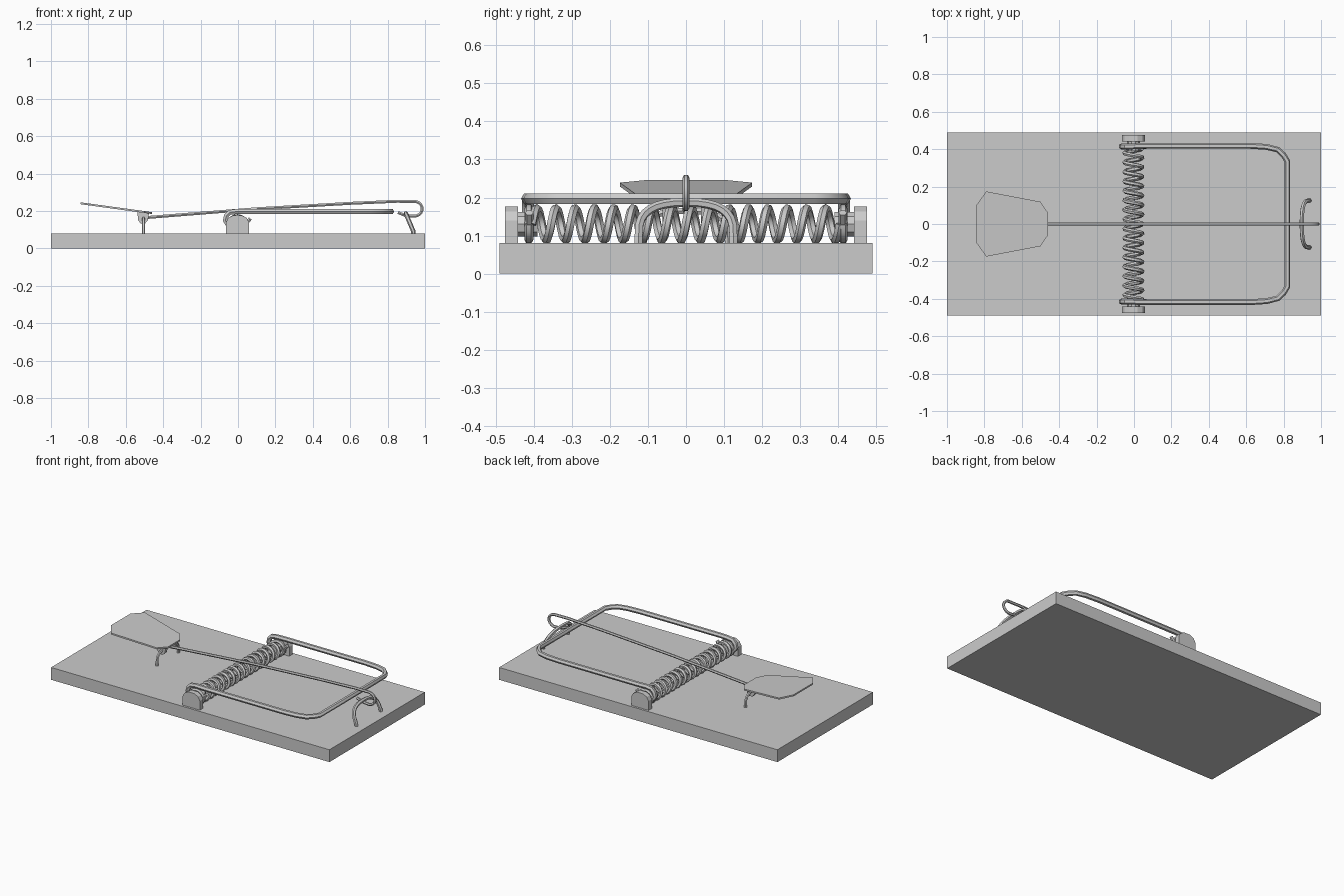
import bpy, bmesh
from math import sin, cos, pi, radians
from mathutils import Vector

if "Cube" in bpy.data.objects:
    bpy.data.objects.remove(bpy.data.objects["Cube"])


def finish(obj, angle=35):
    bpy.ops.object.select_all(action='DESELECT')
    obj.select_set(True)
    bpy.context.view_layer.objects.active = obj
    if obj.type == 'CURVE':
        bpy.ops.object.convert(target='MESH')
        obj = bpy.context.view_layer.objects.active
    bpy.ops.object.shade_smooth_by_angle(angle=radians(angle))
    return obj


def wire(name, points, radius, res=1):
    """Round bent wire swept along a path."""
    cu = bpy.data.curves.new(name, 'CURVE')
    cu.dimensions = '3D'
    cu.bevel_depth = radius
    cu.bevel_resolution = res
    cu.use_fill_caps = True
    sp = cu.splines.new('POLY')
    sp.points.add(len(points) - 1)
    for p, co in zip(sp.points, points):
        p.co = (*co, 1)
    obj = bpy.data.objects.new(name, cu)
    bpy.context.collection.objects.link(obj)
    return finish(obj)


def prism(name, points, offset):
    """Flat polygon extruded along an offset vector."""
    bm = bmesh.new()
    face = bm.faces.new([bm.verts.new(p) for p in points])
    ext = bmesh.ops.extrude_face_region(bm, geom=[face])
    verts = [g for g in ext['geom'] if isinstance(g, bmesh.types.BMVert)]
    bmesh.ops.translate(bm, verts=verts, vec=Vector(offset))
    bmesh.ops.recalc_face_normals(bm, faces=bm.faces)
    me = bpy.data.meshes.new(name)
    bm.to_mesh(me)
    bm.free()
    obj = bpy.data.objects.new(name, me)
    bpy.context.collection.objects.link(obj)
    return obj


def arch(x0, x1, half, top, power=0.6):
    """Staple path: feet at x0 in the board, crown leaning to x1."""
    pts = [(x0, -half, 0.06)]
    for i in range(17):
        a = pi * i / 16
        h = max(sin(a), 0) ** power
        pts.append((x0 + (x1 - x0) * h, -half * (abs(cos(a)) ** 0.8) * (1 if cos(a) >= 0 else -1),
                    0.09 + (top - 0.09) * h))
    return pts + [(x0, half, 0.06)]


# wooden board
prism("base_board", [(-1, -.49, 0), (1, -.49, 0), (1, .49, 0), (-1, .49, 0)], (0, 0, .08))

# coil spring
CX, CZ, TURNS, STEPS = -0.003, 0.13, 16, 16
coil = []
for i in range(TURNS * STEPS + 1):
    a = 2 * pi * i / STEPS
    coil.append((CX + .047 * cos(a), -.405 + .81 * i / (TURNS * STEPS), CZ + .041 * sin(a)))
wire("coil_spring", coil, 0.012)

# end brackets, axle pegs and spring end hooks
bracket = [(-.064, .075), (.059, .075), (.059, .14), (.046, .163), (.02, .177),
           (-.025, .177), (-.051, .163), (-.064, .14)]
for side, s in (("front", -1), ("back", 1)):
    prism(side + "_bracket", [(x, s * .442, z) for x, z in bracket], (0, s * .034, 0))
    wire(side + "_axle_peg", [(CX, s * .39, CZ), (CX, s * .45, CZ)], 0.034, 3)
    wire(side + "_spring_end", [(CX + .047 * cos(a), s * .413, CZ + .041 * sin(a))
                                for a in (k * pi / 8 for k in range(17))], 0.012)
    wire(side + "_spring_tail", [(.045, s * .412, .135), (.066, s * .412, .16)], 0.011)

# striker bar with hooked ends
half_bar = [(-.055, .415, .13), (-.068, .415, .15), (-.062, .415, .175), (-.045, .415, .192),
            (-.01, .415, .197), (.05, .418, .197), (.62, .418, .197), (.71, .412, .197),
            (.77, .397, .197), (.80, .368, .197), (.82, .335, .197)]
wire("striker_bar", half_bar + [(x, -y, z) for x, y, z in reversed(half_bar)], 0.0155)

# hold down rod with its end loop
rod = [(-.49, 0, .165), (-.44, 0, .169), (.1, 0, .212), (.6, 0, .241), (.85, 0, .252)]
rod += [(.94 + .045 * cos(a), 0, .212 + .04 * sin(a))
        for a in (radians(100 - 22 * k) for k in range(10))]
rod += [(.89, 0, .178), (.855, 0, .192)]
wire("hold_down_rod", rod, 0.009)

# staples
wire("rod_staple", arch(.938, .897, .125, .187), 0.012)
wire("pedal_staple", arch(-.505, -.505, .11, .165), 0.009)

# bait pedal plate
half_plate = [(-.843, .10), (-.79, .174), (-.50, .119), (-.46, .06)]
outline = half_plate + [(x, -y) for x, y in reversed(half_plate)]
slope = lambda x: .184 - (x + .46) * .137
prism("bait_pedal", [(x, y, slope(x)) for x, y in outline], (0, 0, .01))

# curled tabs under the pedal
tab = [(-.538, .198), (-.475, .19), (-.482, .15), (-.497, .133), (-.52, .133), (-.534, .15)]
for side, s in (("front", -1), ("back", 1)):
    prism(side + "_pedal_tab", [(x, s * .04, z) for x, z in tab], (0, s * .022, 0))
